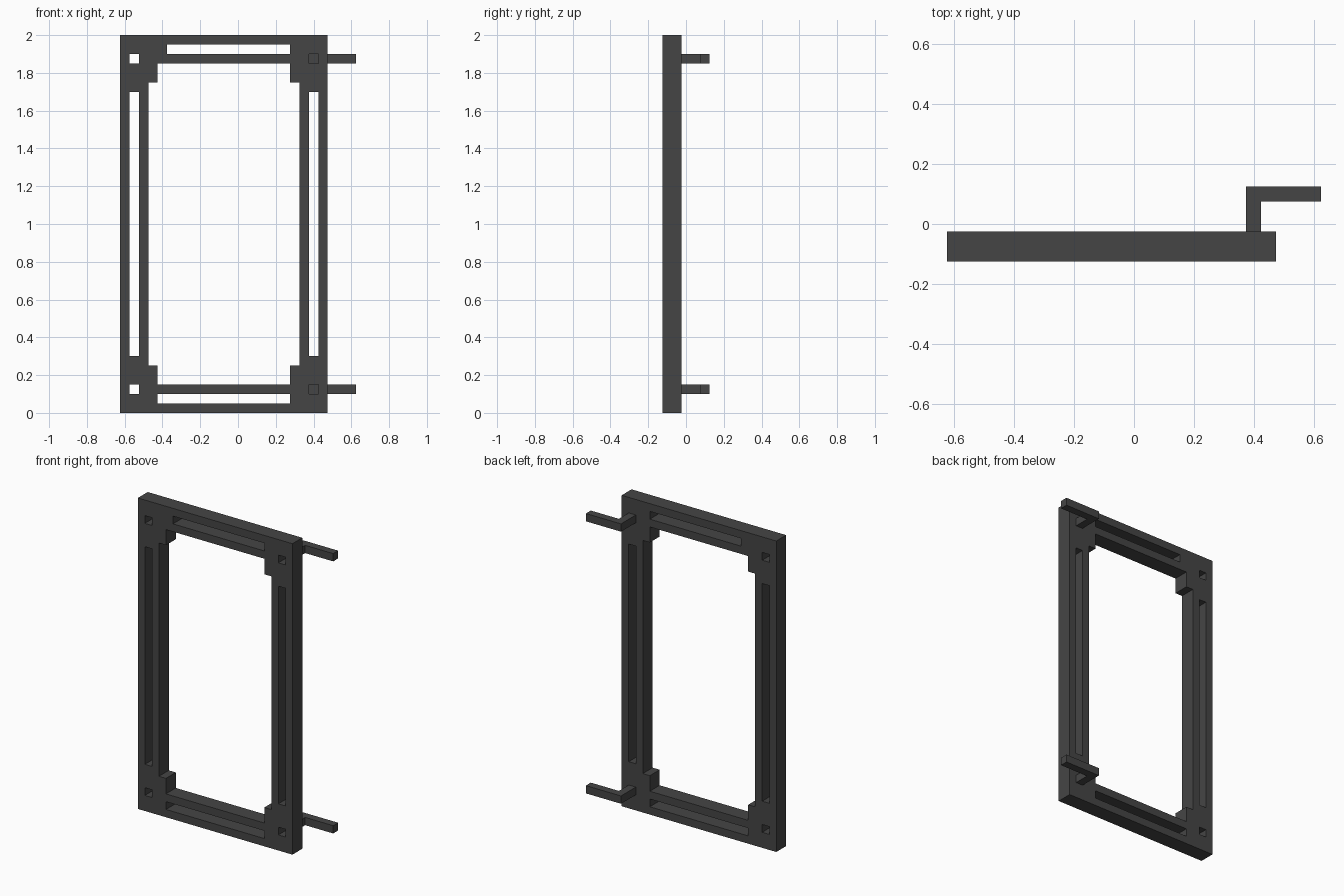
import bpy, bmesh
from mathutils import Matrix

if "Cube" in bpy.data.objects:
    bpy.data.objects.remove(bpy.data.objects["Cube"])

U = 0.05          # grid unit of the blocky design
X0 = -0.625       # left edge of the frame

iron = bpy.data.materials.new("dark_iron")
iron.diffuse_color = (0.06, 0.06, 0.06, 1)
iron.use_nodes = True
iron.node_tree.nodes["Principled BSDF"].inputs["Base Color"].default_value = iron.diffuse_color


def rect(x1, z1, x2, z2):
    return [(x1, z1), (x2, z1), (x2, z2), (x1, z2)]


def extruded(name, outlines, thickness, matrix):
    """Fill the outlines (inner ones become holes) and extrude about the plane."""
    curve = bpy.data.curves.new(name + "_outline", 'CURVE')
    curve.dimensions = '2D'
    curve.fill_mode = 'BOTH'
    curve.extrude = thickness / 2
    for pts in outlines:
        s = curve.splines.new('POLY')
        s.points.add(len(pts) - 1)
        for p, (a, b) in zip(s.points, pts):
            p.co = (a, b, 0, 1)
        s.use_cyclic_u = True
    temp = bpy.data.objects.new(name + "_outline", curve)
    bpy.context.collection.objects.link(temp)
    bpy.context.view_layer.update()
    deps = bpy.context.evaluated_depsgraph_get()
    mesh = bpy.data.meshes.new_from_object(temp.evaluated_get(deps))
    bpy.data.objects.remove(temp)
    bm = bmesh.new()
    bm.from_mesh(mesh)
    bmesh.ops.remove_doubles(bm, verts=bm.verts, dist=1e-4)
    bmesh.ops.transform(bm, matrix=matrix, verts=bm.verts)
    bmesh.ops.recalc_face_normals(bm, faces=bm.faces)
    for f in bm.faces:
        f.smooth = False
        f.material_index = 0
    bm.to_mesh(mesh)
    bm.free()
    mesh.name = name
    mesh.materials.clear()
    mesh.materials.append(iron)
    obj = bpy.data.objects.new(name, mesh)
    bpy.context.collection.objects.link(obj)
    return obj


# frame: outer edge and stepped opening, in grid units
outlines = [rect(0, 0, 22, 40)]
half = [(18, 3), (18, 5), (19, 5), (19, 35), (18, 35), (18, 37)]
outlines.append(half + [(22 - x, z) for x, z in reversed(half)])

# square holes and tall slots in both side posts
for x in (1, 20):
    outlines.append(rect(x, 6, x + 1, 34))
    for z in (2, 37):
        outlines.append(rect(x, z, x + 1, z + 1))

# long slots in the bottom and top rails
outlines.append(rect(4, 1, 18, 2))
outlines.append(rect(5, 38, 18, 39))

outlines = [[(X0 + x * U, z * U) for x, z in o] for o in outlines]
extruded("frame", outlines, 2 * U,
         Matrix.Translation((0, -0.075, 0)) @ Matrix.Rotation(1.5707963268, 4, 'X'))

# L-shaped hinge arms behind the right post
arm = [(0.375, -0.025), (0.425, -0.025), (0.425, 0.075),
       (0.625, 0.075), (0.625, 0.125), (0.375, 0.125)]
for name, z in (("lower_hinge_arm", 0.125), ("upper_hinge_arm", 1.875)):
    extruded(name, [arm], U, Matrix.Translation((0, 0, z)))
